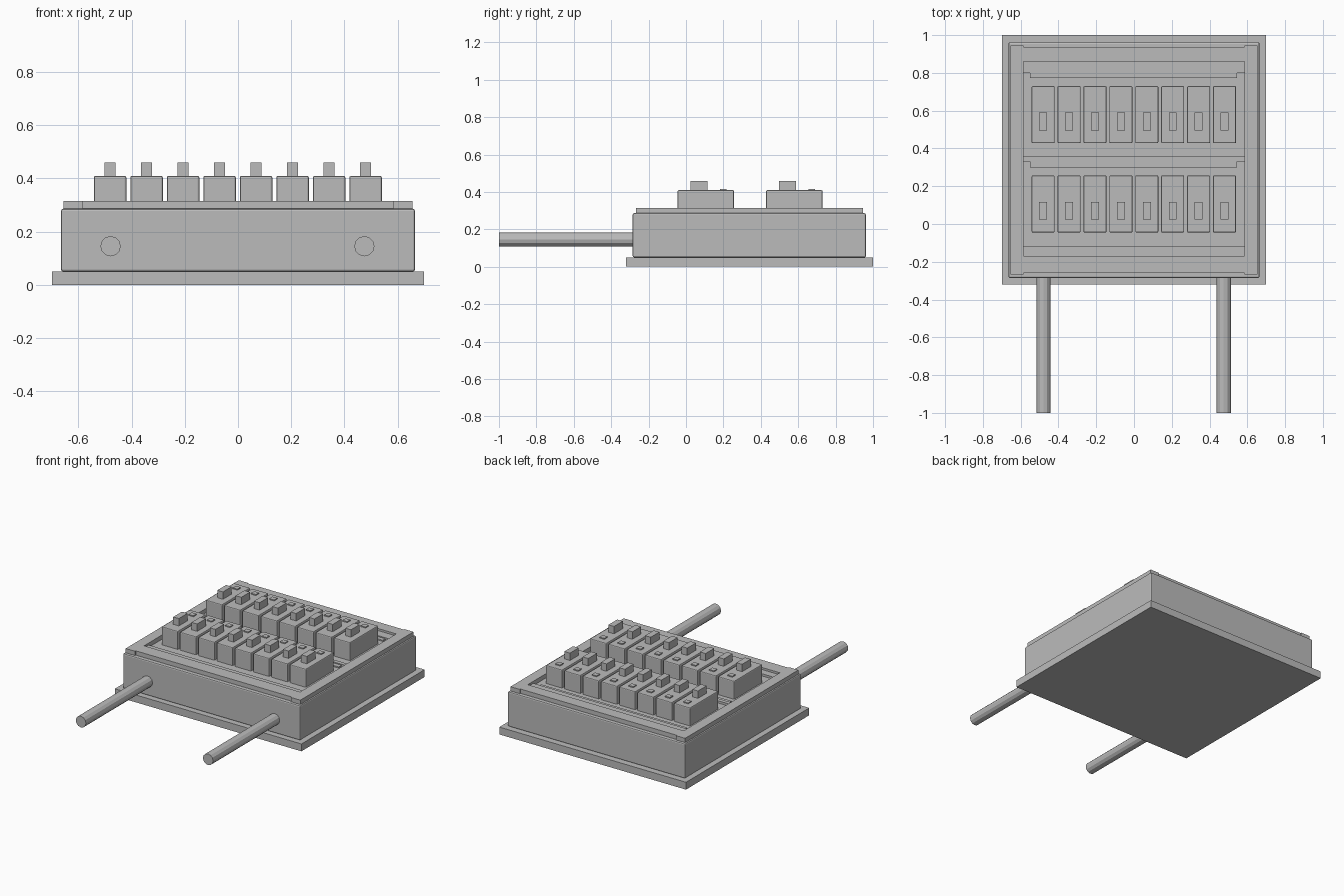
import bpy
import math

if "Cube" in bpy.data.objects:
    bpy.data.objects.remove(bpy.data.objects["Cube"])

# One flat grey for the whole model
grey = bpy.data.materials.new("plain_grey")
grey.diffuse_color = (0.5, 0.5, 0.5, 1)
grey.use_nodes = True
grey.node_tree.nodes["Principled BSDF"].inputs["Base Color"].default_value = grey.diffuse_color


def box(name, x0, x1, y0, y1, z0, z1, bevel=0):
    bpy.ops.mesh.primitive_cube_add(
        size=1, location=((x0 + x1) / 2, (y0 + y1) / 2, (z0 + z1) / 2))
    ob = bpy.context.object
    ob.name = name
    ob.scale = (x1 - x0, y1 - y0, z1 - z0)
    bpy.ops.object.transform_apply(location=False, rotation=False, scale=True)
    ob.data.materials.append(grey)
    if bevel:
        mod = ob.modifiers.new("edge_bevel", 'BEVEL')
        mod.width = bevel
        mod.segments = 2
    return ob


# Back plate and enclosure body
box("back_plate", -0.70, 0.70, -0.32, 1.0, 0, 0.05)
box("enclosure", -0.665, 0.665, -0.285, 0.962, 0.05, 0.286, 0.008)

# Raised rim made from four bars
for side, s in (("left", -1), ("right", 1)):
    a, b = sorted((s * 0.585, s * 0.655))
    box(side + "_rim", a, b, -0.268, 0.945, 0.28, 0.315)
box("front_rim", -0.585, 0.585, -0.26, -0.17, 0.28, 0.315)
box("rear_rim", -0.585, 0.585, 0.86, 0.938, 0.28, 0.315)

# Inner cross bars
for name, y0, y1 in (("front", -0.17, -0.12), ("middle", 0.33, 0.357), ("rear", 0.80, 0.86)):
    box(name + "_cross_bar", -0.585, 0.585, y0, y1, 0.28, 0.301)

# Two rows of eight breakers, each with a lever and a small indicator
for row, y in (("front", -0.045), ("rear", 0.428)):
    box(row + "_terminal_strip", -0.55, 0.545, y + 0.345, y + 0.375, 0.28, 0.294)
    for i in range(8):
        x = -0.481 + i * 0.1372
        tag = f"{row}_{i + 1}"
        box("breaker_" + tag, x - 0.061, x + 0.061, y, y + 0.302, 0.28, 0.409, 0.006)
        box("lever_" + tag, x - 0.021, x + 0.021, y + 0.068, y + 0.161, 0.40, 0.459)
        box("indicator_" + tag, x - 0.018, x + 0.018, y + 0.228, y + 0.262, 0.40, 0.416)

# Cable conduits leaving the front
for side, x in (("left", -0.479), ("right", 0.475)):
    bpy.ops.mesh.primitive_cylinder_add(
        vertices=12, radius=0.038, depth=0.73,
        location=(x, -0.635, 0.145), rotation=(math.pi / 2, 0, 0))
    ob = bpy.context.object
    ob.name = side + "_conduit"
    ob.data.materials.append(grey)
